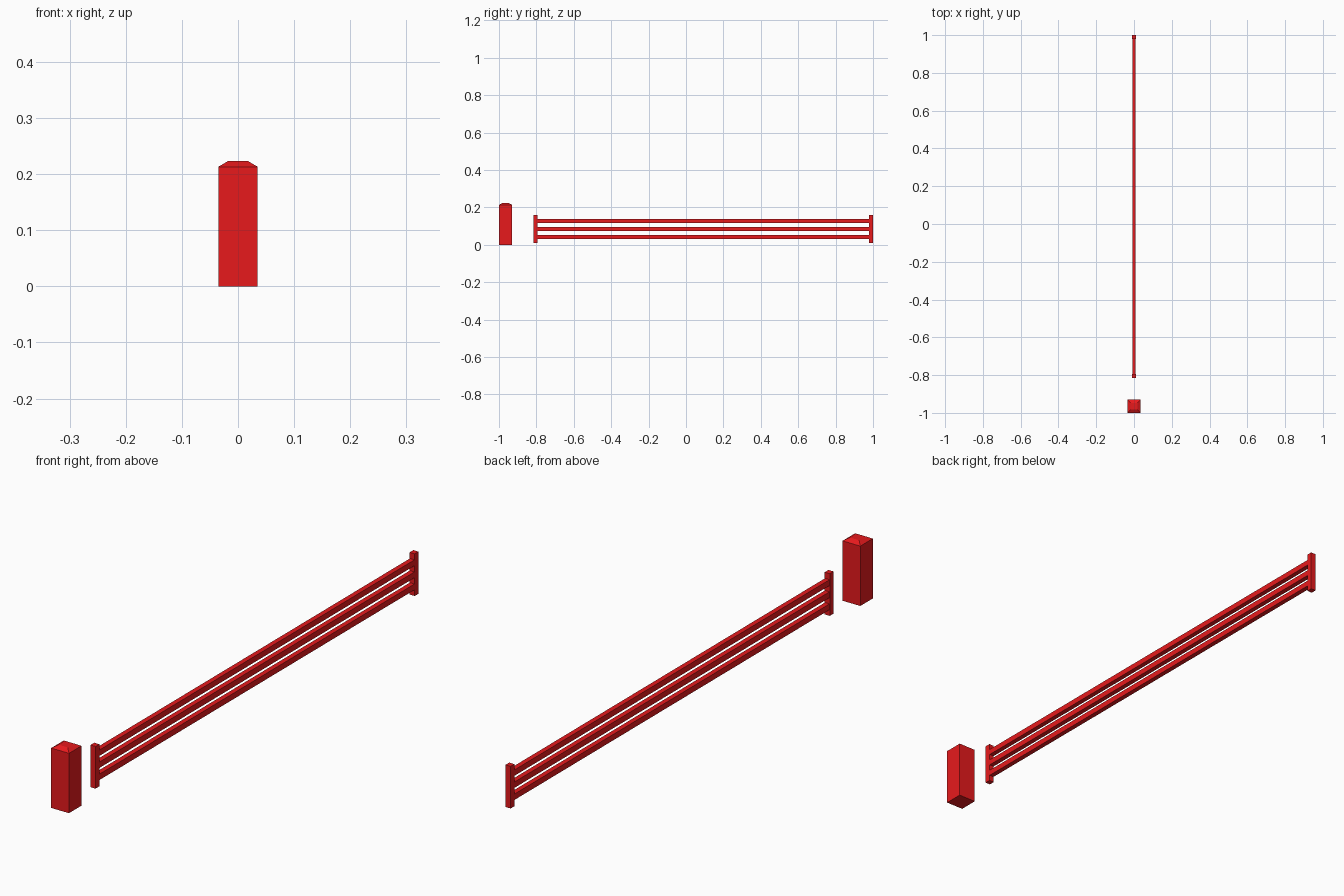
import bpy, bmesh

if "Cube" in bpy.data.objects:
    bpy.data.objects.remove(bpy.data.objects["Cube"])

red = bpy.data.materials.new("red_paint")
red.diffuse_color = (0.8, 0.01, 0.012, 1)
red.use_nodes = True
red.node_tree.nodes["Principled BSDF"].inputs["Base Color"].default_value = red.diffuse_color


def box(name, x, y, z):
    """Box from (min, max) ranges, returned with its bmesh-free object."""
    bm = bmesh.new()
    bmesh.ops.create_cube(bm, size=1)
    for v in bm.verts:
        v.co = [r[0] if c < 0 else r[1] for c, r in zip(v.co, (x, y, z))]
    return finish(name, bm)


def finish(name, bm):
    mesh = bpy.data.meshes.new(name)
    bm.to_mesh(mesh)
    bm.free()
    mesh.materials.append(red)
    obj = bpy.data.objects.new(name, mesh)
    bpy.context.collection.objects.link(obj)
    return obj


# Housing cabinet with a shallow hipped cap
H, CY = 0.035, -0.965
bm = bmesh.new()
rings = []
for half, z in ((H, 0), (H, 0.213), (0.018, 0.223)):
    rings.append([bm.verts.new((sx * half, CY + sy * half, z))
                  for sx, sy in ((-1, -1), (1, -1), (1, 1), (-1, 1))])
bm.faces.new(rings[0][::-1])
bm.faces.new(rings[-1])
for a, b in zip(rings, rings[1:]):
    for i in range(4):
        j = (i + 1) % 4
        bm.faces.new((a[i], a[j], b[j], b[i]))
finish("barrier_cabinet", bm)

# Barrier arm: end posts
W = 0.01
box("arm_post_near", (-W, W), (-0.815, -0.794), (0.01, 0.16))
box("arm_post_far", (-W, W), (0.979, 1.0), (0.01, 0.16))

# Barrier arm: three horizontal rails
for i, zc in enumerate((0.042, 0.085, 0.128)):
    box(f"arm_rail_{i + 1}", (-0.009, 0.009), (-0.794, 0.979),
        (zc - 0.0105, zc + 0.0105))
